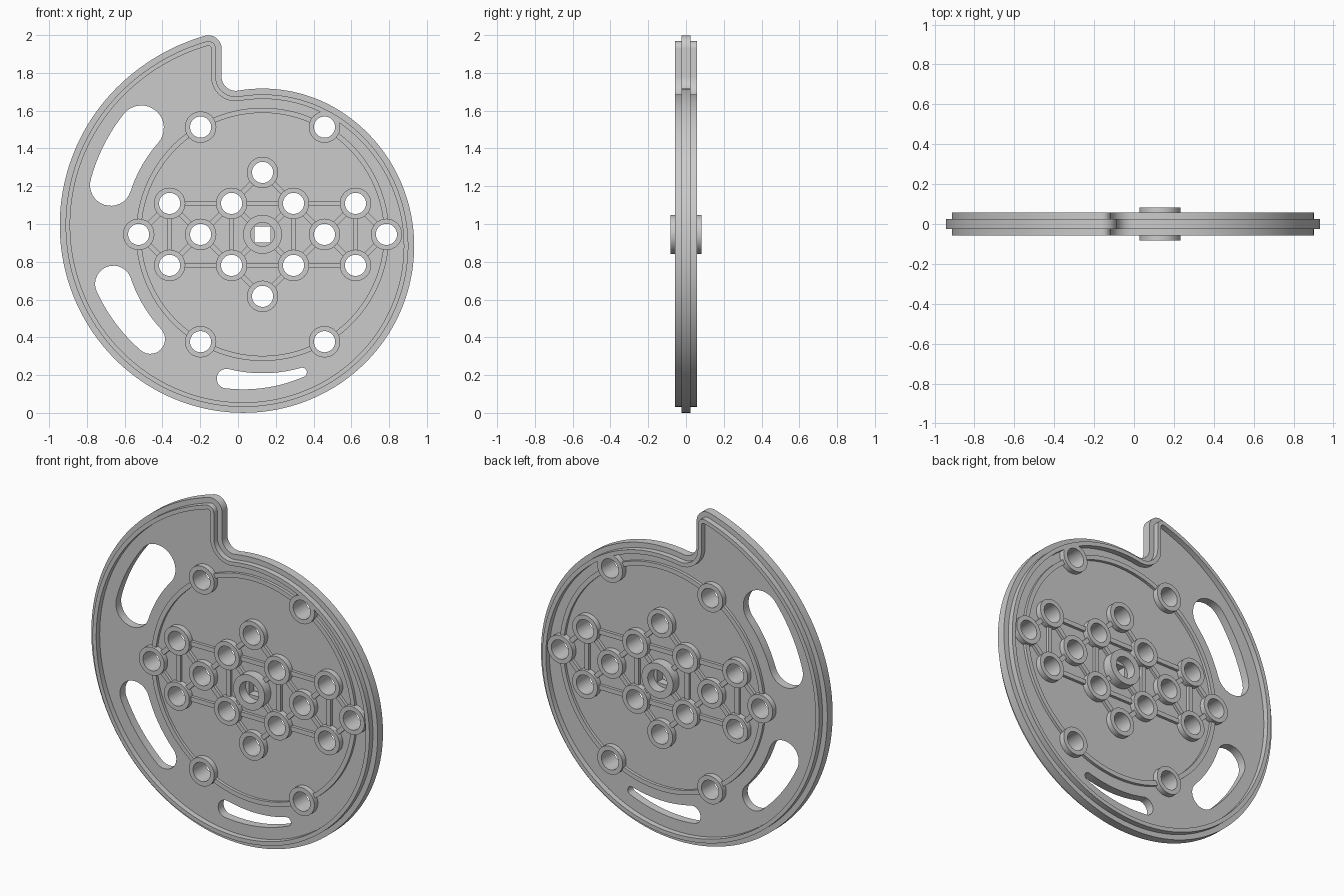
import bpy, bmesh
from math import sin, cos, pi, radians, sqrt, atan2, hypot

if "Cube" in bpy.data.objects:
    bpy.data.objects.remove(bpy.data.objects["Cube"])

CX, CZ = 0.13, 0.945          # hub centre; all profiles are relative to it
P = 0.164                     # hole grid half pitch
HOLE, BOSS, RING = 0.056, 0.083, 0.656
WEB, RIB, RIM, HUB = 0.025, 0.042, 0.058, 0.083   # half thicknesses


def plate(name, loops, half):
    """Extrude closed 2D loops (inner loops become holes) symmetrically about y = 0."""
    cu = bpy.data.curves.new(name, 'CURVE')
    cu.dimensions, cu.fill_mode, cu.extrude = '2D', 'BOTH', half
    for pts in loops:
        s = cu.splines.new('POLY')
        s.points.add(len(pts) - 1)
        for p, (x, z) in zip(s.points, pts):
            p.co = (x, z, 0, 1)
        s.use_cyclic_u = True
    ob = bpy.data.objects.new(name, cu)
    bpy.context.collection.objects.link(ob)
    ob.rotation_euler = (pi / 2, 0, 0)
    ob.location = (CX, 0, CZ)
    bpy.ops.object.select_all(action='DESELECT')
    ob.select_set(True)
    bpy.context.view_layer.objects.active = ob
    bpy.ops.object.convert(target='MESH')
    ob = bpy.context.view_layer.objects.active
    bm = bmesh.new()
    bm.from_mesh(ob.data)
    bmesh.ops.remove_doubles(bm, verts=bm.verts, dist=1e-5)
    bmesh.ops.recalc_face_normals(bm, faces=bm.faces)
    bm.to_mesh(ob.data)
    bm.free()
    bpy.ops.object.shade_smooth_by_angle(angle=radians(30))
    return ob


def arc(x, z, r, a0, a1, n):
    return [(x + r * cos(a0 + (a1 - a0) * i / n), z + r * sin(a0 + (a1 - a0) * i / n))
            for i in range(n + 1)]


def circle(x, z, r, n=48):
    return arc(x, z, r, 0, 2 * pi, n)[:-1]


# cam outline: dwell, eased rise, dwell, then a filleted step back down
R0, R1, STEP, F1, F2 = 0.772, 1.095, -0.217, 0.07, 0.075


def cam_radius(t):
    u = min(max((t - 36) / 282, 0), 1)
    return R0 + (R1 - R0) * (1 - cos(pi * u)) / 2


def outline(inset=0.0):
    x1, x2 = STEP - F1, STEP + F2
    z1, z2 = sqrt((R1 - F1) ** 2 - x1 ** 2), sqrt((R0 + F2) ** 2 - x2 ** 2)
    t0 = atan2(x2, z2) * 180 / pi
    t1 = 360 + atan2(x1, z1) * 180 / pi
    n = 220
    pts = []
    for i in range(n + 1):
        t = t0 + (t1 - t0) * i / n
        r = cam_radius(t)
        pts.append((r * sin(radians(t)), r * cos(radians(t))))
    pts += arc(x1, z1, F1, atan2(z1, x1), 0, 16)[1:]
    pts += arc(x2, z2, F2, pi, pi + atan2(z2, x2), 16)[:-1]
    out = []
    for i, (x, z) in enumerate(pts):          # clockwise, so inward is to the right
        ax, az = pts[i - 1]
        bx, bz = pts[(i + 1) % len(pts)]
        l = hypot(bx - ax, bz - az)
        out.append((x + inset * (bz - az) / l, z - inset * (bx - ax) / l))
    return out


def slot(d0, w0, d1, w1, inner=0.735):
    """Tapered curved slot with round ends, concentric inner edge."""
    a0, a1 = radians(d0), radians(d1)
    c0, c1 = inner + w0, inner + w1
    pts = arc(0, 0, inner, a0, a1, 24)
    pts += arc(c1 * cos(a1), c1 * sin(a1), w1, a1 + pi, a1, 16)[1:-1]
    for i in range(25):
        k = i / 24
        a, r = a1 + (a0 - a1) * k, inner + 2 * (w1 + (w0 - w1) * k)
        pts.append((r * cos(a), r * sin(a)))
    pts += arc(c0 * cos(a0), c0 * sin(a0), w0, a0, a0 - pi, 16)[1:-1]
    return pts


# hole positions: inner lattice and outer ring
lattice = [(0, 2), (0, -2), (2, 0), (-2, 0), (4, 0), (-4, 0)]
lattice += [(x, z) for x in (-3, -1, 1, 3) for z in (-1, 1)]
holes = [(x * P, z * P) for x, z in lattice]
holes += [(RING * cos(radians(a)), RING * sin(radians(a))) for a in (60, 120, 240, 300)]

# web disc, its edge forms the protruding centre tread
s = 0.042
slots = [slot(138.7, 0.119, 162, 0.11), slot(198.4, 0.097, 223, 0.078),
         slot(256, 0.052, 286, 0.025)]
plate("web_disc", [outline()] + slots + [circle(x, z, HOLE) for x, z in holes]
      + [[(-s, -s), (s, -s), (s, s), (-s, s)]], WEB)

# raised rim
plate("rim", [outline(0.031), outline(0.055)], RIM)

# hole bosses and central hub
for x, z in holes:
    plate("hole_boss", [circle(x, z, BOSS), circle(x, z, HOLE)], RIM)
plate("hub", [circle(0, 0, 0.103, 64), circle(0, 0, 0.063, 64)], HUB)

# straight ribs between neighbouring lattice bosses
nodes = lattice + [(0, 0)]
for i, a in enumerate(nodes):
    for b in nodes[i + 1:]:
        dx, dz = abs(a[0] - b[0]), abs(a[1] - b[1])
        rows = abs(a[1]) == 1 and abs(b[1]) == 1
        if (dx, dz) == (1, 1) or (rows and (dx, dz) in ((2, 0), (0, 2))):
            l = hypot(dx, dz)
            ux, uz = (b[0] - a[0]) / l, (b[1] - a[1]) / l
            e0 = 0.1 if a == (0, 0) else 0.08
            e1 = l * P - (0.1 if b == (0, 0) else 0.08)
            w = 0.0135
            plate("straight_rib", [[(a[0] * P + ux * d - uz * o, a[1] * P + uz * d + ux * o)
                                    for d, o in ((e0, -w), (e1, -w), (e1, w), (e0, w))]], RIB)

# ring rib segments between the six ring bosses
gap = 0.08 / RING
for k in range(6):
    a0, a1 = k * pi / 3 + gap, (k + 1) * pi / 3 - gap
    plate("ring_rib", [arc(0, 0, 0.67, a0, a1, 32) + arc(0, 0, 0.643, a1, a0, 32)], RIB)
